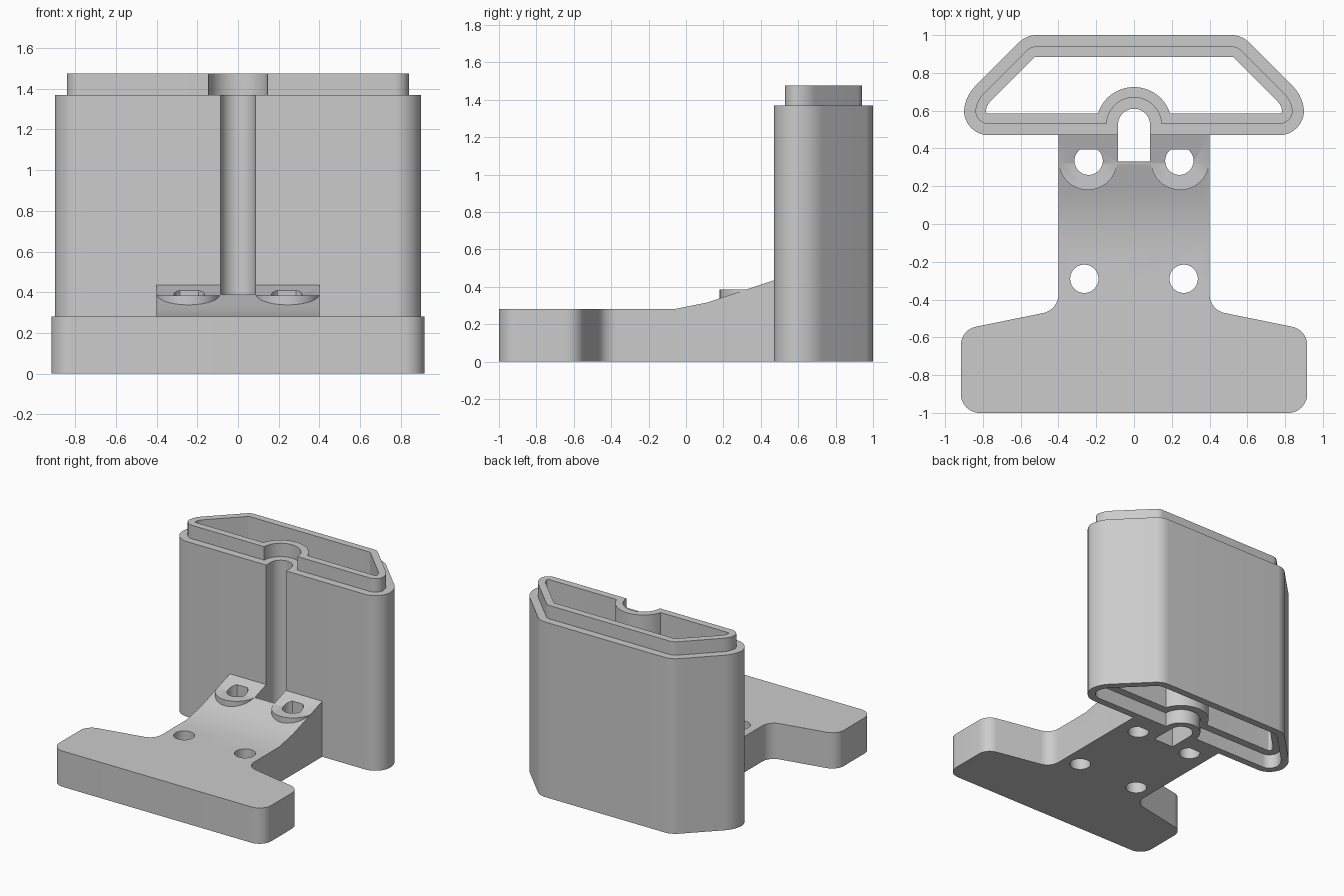
import bpy, bmesh
from math import sin, cos, asin, pi, radians
from mathutils import Vector

cube = bpy.data.objects.get("Cube")
if cube:
    bpy.data.objects.remove(cube, do_unlink=True)

grey = bpy.data.materials.new("plain grey")
grey.use_nodes = True
grey.diffuse_color = (0.6, 0.6, 0.6, 1)
grey.node_tree.nodes["Principled BSDF"].inputs["Base Color"].default_value = grey.diffuse_color


def fillet(corners, steps=8):
    """Round each (x, y, radius) corner of a closed polygon."""
    out = []
    for i, (x, y, r) in enumerate(corners):
        p = Vector((x, y))
        if r <= 0:
            out.append(p)
            continue
        a = (Vector(corners[i - 1][:2]) - p).normalized()
        b = (Vector(corners[(i + 1) % len(corners)][:2]) - p).normalized()
        half = a.angle(b) / 2
        centre = p + (a + b).normalized() * r / sin(half)
        t = r * cos(half) / sin(half)
        start, end = p + a * t - centre, p + b * t - centre
        for k in range(steps + 1):
            out.append(centre + start.lerp(end, k / steps).normalized() * r)
    return out


def loft(name, rings, closed=False):
    """Skin a stack of equal-length 3D rings; cap the ends unless closed."""
    bm = bmesh.new()
    loops = [[bm.verts.new(p) for p in ring] for ring in rings]
    n = len(loops[0])
    for i in range(len(loops) if closed else len(loops) - 1):
        lo, hi = loops[i], loops[(i + 1) % len(loops)]
        for j in range(n):
            k = (j + 1) % n
            bm.faces.new((lo[j], lo[k], hi[k], hi[j]))
    if not closed:
        bm.faces.new(loops[0])
        bm.faces.new(loops[-1])
    bmesh.ops.recalc_face_normals(bm, faces=bm.faces)
    mesh = bpy.data.meshes.new(name)
    bm.to_mesh(mesh)
    bm.free()
    mesh.materials.append(grey)
    obj = bpy.data.objects.new(name, mesh)
    bpy.context.collection.objects.link(obj)
    return obj


def prism(name, outline, z0, z1):
    return loft(name, [[(p[0], p[1], z) for p in outline] for z in (z0, z1)])


def disc(x, y, r, y_max=9, n=40):
    """Circle outline, cut straight along y_max."""
    pts = [(x + r * cos(2 * pi * k / n), y + r * sin(2 * pi * k / n)) for k in range(n)]
    kept = [p for p in pts if p[1] < y_max]
    if len(kept) == n:
        return pts
    w = (r * r - (y_max - y) ** 2) ** 0.5
    first = next(k for k in range(n) if pts[k][1] >= y_max)
    return kept[:first] + [(x + w, y_max), (x - w, y_max)] + kept[first:]


def activate(obj):
    bpy.ops.object.select_all(action="DESELECT")
    obj.select_set(True)
    bpy.context.view_layer.objects.active = obj


def combine(obj, tool, operation):
    """Apply a boolean and throw the tool away."""
    mod = obj.modifiers.new("cut", "BOOLEAN")
    mod.operation, mod.object, mod.solver = operation, tool, "EXACT"
    activate(obj)
    bpy.ops.object.modifier_apply(modifier=mod.name)
    bpy.data.objects.remove(tool, do_unlink=True)


def finish(obj):
    activate(obj)
    bpy.ops.object.shade_smooth_by_angle(angle=radians(25))


# Hollow sleeve outline, moved inward by d, with a round-ended front channel
def sleeve_outline(d):
    front, side, back = 0.47 + d, 0.9 - d, 1 - d
    edge = 1.57 - 1.4 * d          # sloped back corner: x + y = edge
    r = 0.085 + d                  # channel radius
    a = max(asin((front - 0.525) / r), 0) + 0.02
    mouth = r * cos(a - 0.02)
    right = [(mouth, front, 0), (side, front, 0.13 - d), (side, edge - side, 0.2 - d),
             (edge - back, back, 0.13 - d)]
    left = [(-x, y, c) for x, y, c in reversed(right)]
    pts = fillet(right + left)
    arc = [(-r * cos(t), 0.525 + r * sin(t))
           for t in (a + (pi - 2 * a) * k / 24 for k in range(25))]
    return [tuple(p) for p in pts] + arc


# Walls, stepped top lip, bore and matching socket underneath
steps = [(0, 0), (0, 1.37), (0.06, 1.37), (0.06, 1.475),
         (0.115, 1.475), (0.115, 0.11), (0.055, 0.11), (0.055, 0)]
sleeve = loft("hollow_sleeve",
              [[(x, y, z) for x, y in sleeve_outline(d)] for d, z in steps], closed=True)
finish(sleeve)

# T-shaped foot plate
half = [(0.917, -1, 0.1), (0.917, -0.56, 0.1), (0.4, -0.455, 0.1), (0.4, 0.47, 0)]
plate = prism("foot_plate", fillet(half + [(-x, y, r) for x, y, r in reversed(half)]), 0, 0.6)

# Slope the plate up towards the sleeve
ramp = [(-2, 0.28), (-0.065, 0.28), (0.11, 0.315), (0.6, 0.478), (0.6, 1), (-2, 1)]
combine(plate, loft("ramp_cutter", [[(x, y, z) for y, z in ramp] for x in (-2, 2)]),
        "DIFFERENCE")

# Flat screw seats, then the channel and screw holes
for s in (-1, 1):
    combine(plate, prism("screw_seat", disc(s * 0.244, 0.335, 0.155, 0.46), 0.1, 0.385), "UNION")
slot = [(-0.085, 0.33), (0.085, 0.33), (0.085, 0.7), (-0.085, 0.7)]
combine(plate, prism("slot_cutter", slot, -1, 1), "DIFFERENCE")
for s in (-1, 1):
    combine(plate, prism("rear_hole", disc(s * 0.24, 0.335, 0.075, 0.395), -1, 1), "DIFFERENCE")
    combine(plate, prism("front_hole", disc(s * 0.263, -0.29, 0.075), -1, 1), "DIFFERENCE")
finish(plate)
